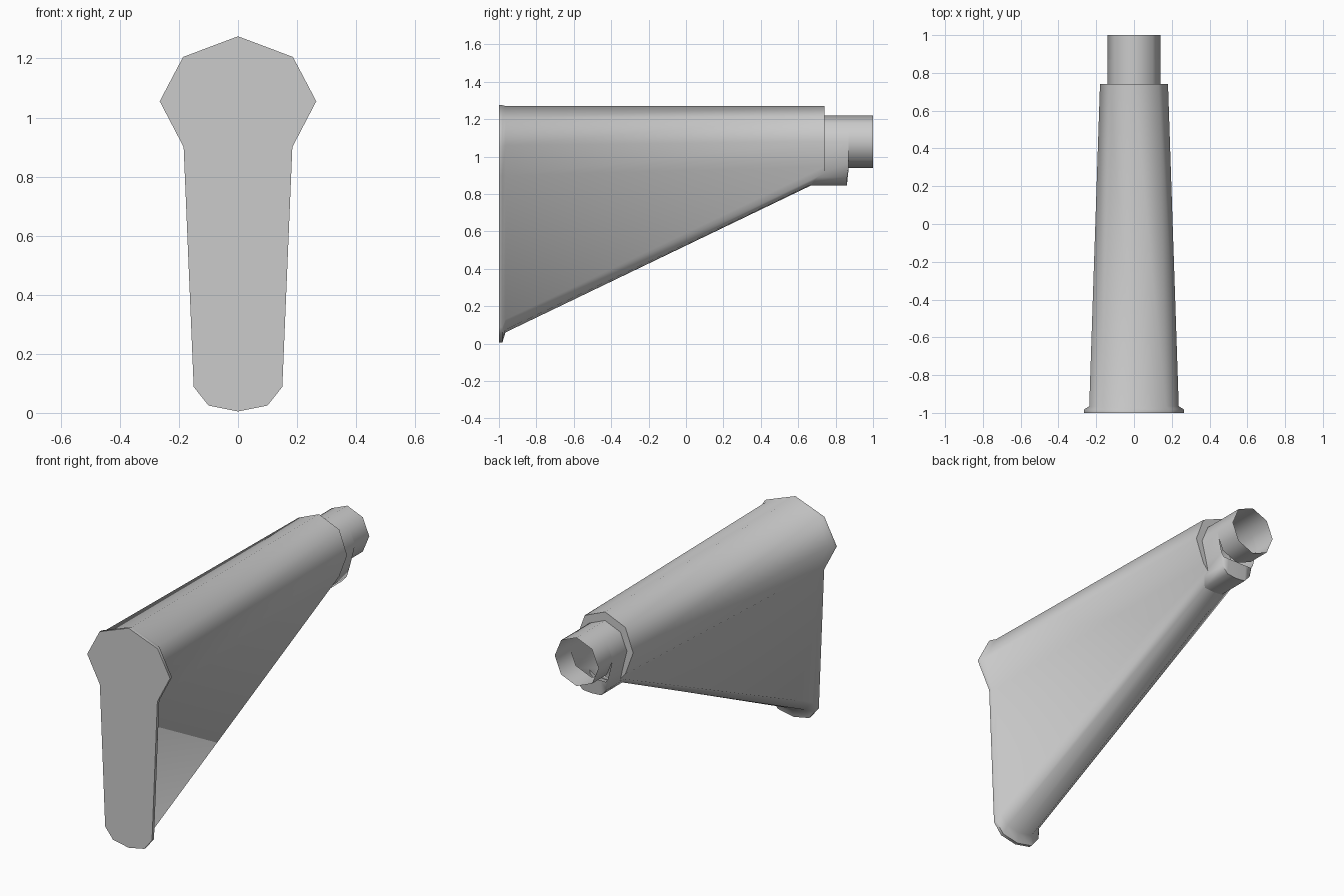
import bpy, bmesh, math

cube = bpy.data.objects.get("Cube")
if cube:
    bpy.data.objects.remove(cube, do_unlink=True)

grey = bpy.data.materials.new("plain_grey")
grey.use_nodes = True
colour = (0.6, 0.6, 0.6, 1)
grey.diffuse_color = colour
grey.node_tree.nodes["Principled BSDF"].inputs["Base Color"].default_value = colour


def loft(name, rings, cap_front=False):
    """Skin mirrored half sections, given as (y, [(x, z) bottom to top])."""
    bm = bmesh.new()
    loops = []
    for y, half in rings:
        outline = half + [(-x, z) for x, z in half[-2:0:-1]]
        loops.append([bm.verts.new((x, y, z)) for x, z in outline])
    for a, b in zip(loops, loops[1:]):
        for i in range(len(a)):
            j = (i + 1) % len(a)
            bm.faces.new((a[i], a[j], b[j], b[i]))
    if cap_front:
        bm.faces.new(loops[0])
    bmesh.ops.recalc_face_normals(bm, faces=bm.faces)
    mesh = bpy.data.meshes.new(name)
    bm.to_mesh(mesh)
    bm.free()
    mesh.materials.append(grey)
    obj = bpy.data.objects.new(name, mesh)
    bpy.context.collection.objects.link(obj)
    bpy.ops.object.select_all(action="DESELECT")
    obj.select_set(True)
    bpy.context.view_layer.objects.active = obj
    bpy.ops.object.shade_smooth_by_angle(angle=math.radians(62))


# Cross-sections, from the keel up to the ridge
plate = [(0, 0.005), (0.10, 0.025), (0.15, 0.088), (0.184, 0.90),
         (0.265, 1.055), (0.186, 1.205), (0, 1.275)]
neck = [(0, 0.06), (0.085, 0.075), (0.132, 0.13), (0.165, 0.90),
        (0.237, 1.06), (0.168, 1.207), (0, 1.27)]
rear = [(0, 0.88), (0.06, 0.885), (0.10, 0.91), (0.13, 0.945),
        (0.18, 1.08), (0.13, 1.215), (0, 1.27)]
collar = [(0, 0.845), (0.06, 0.85), (0.095, 0.89), (0.11, 0.96),
          (0.14, 1.08), (0.099, 1.179), (0, 1.22)]

# Tapered stock body with its flared end plate and rear shoulder
loft("stock_body", [(-1, plate), (-0.982, plate), (-0.965, neck),
                    (0.74, rear), (0.74, collar)], cap_front=True)

# Collar under the tube, stepping up to the open pipe
loft("tube_collar", [(0.655, collar), (0.86, collar),
                     (0.87, [(x, max(z, 0.94)) for x, z in collar])])

# Open eight-sided pipe
octagon = [(0.14 * math.sin(math.pi * i / 4), 1.08 - 0.14 * math.cos(math.pi * i / 4))
           for i in range(5)]
loft("tube", [(0.865, octagon), (1, octagon)])
